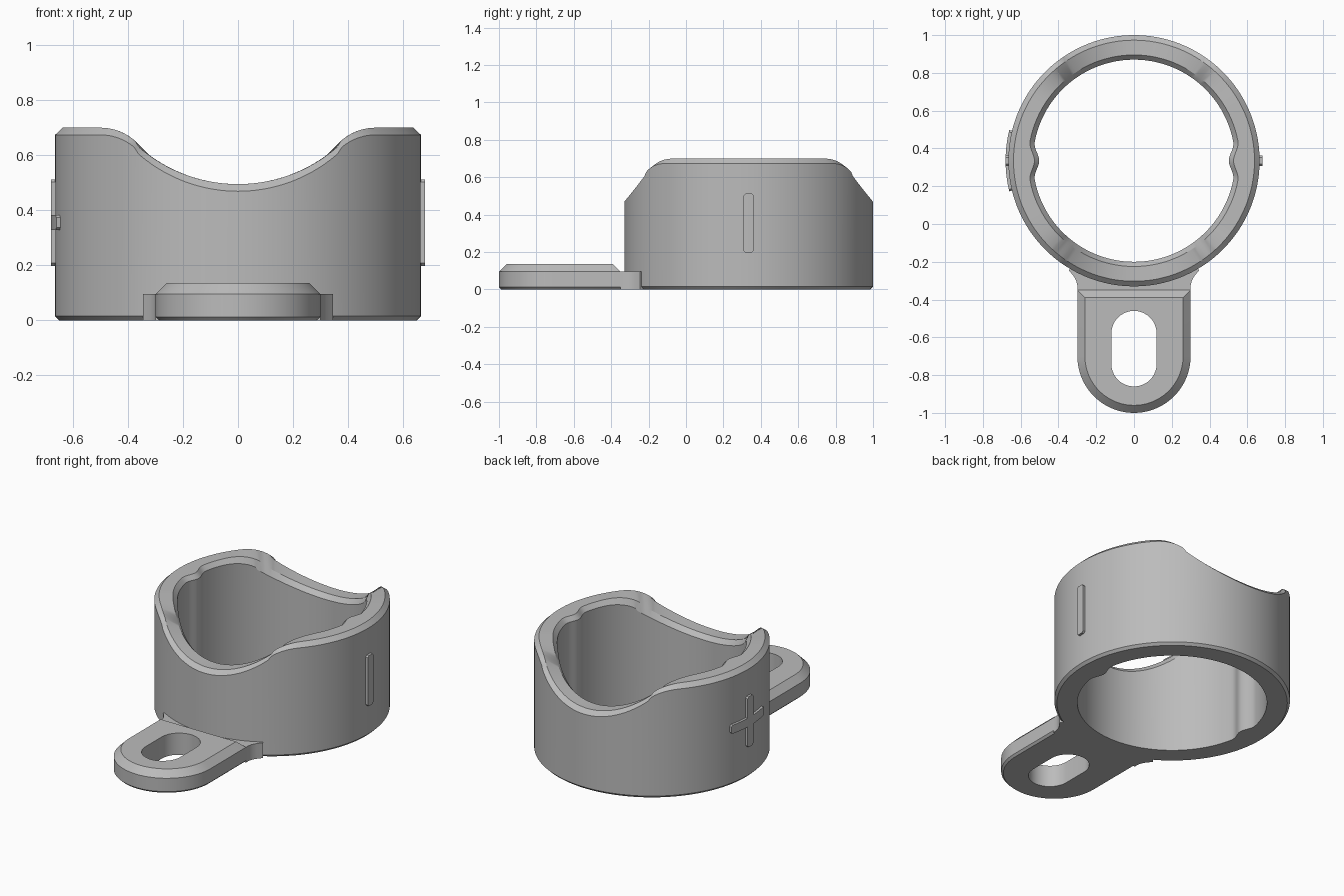
import bpy, bmesh
from math import sin, cos, pi, sqrt, radians

cube = bpy.data.objects.get("Cube")
if cube:
    bpy.data.objects.remove(cube, do_unlink=True)

CY = 0.335              # ring centre in y
OUTER, INNER = 0.665, 0.535
SEGMENTS = 240

grey = bpy.data.materials.new("plain grey")
grey.use_nodes = True
grey.diffuse_color = (0.5, 0.5, 0.5, 1)
grey.node_tree.nodes["Principled BSDF"].inputs["Base Color"].default_value = (0.5, 0.5, 0.5, 1)


def finish(name, bm):
    """Turn a bmesh into a grey object, smooth except at sharp edges."""
    bmesh.ops.recalc_face_normals(bm, faces=bm.faces)
    mesh = bpy.data.meshes.new(name)
    bm.to_mesh(mesh)
    bm.free()
    mesh.materials.append(grey)
    mesh.shade_smooth()
    mesh.set_sharp_from_angle(angle=radians(28))
    obj = bpy.data.objects.new(name, mesh)
    bpy.context.collection.objects.link(obj)
    return obj


def add_loop(bm, points):
    return [bm.verts.new(p) for p in points]


def bridge(bm, a, b, closed=True):
    n = len(a)
    for i in range(n if closed else n - 1):
        j = (i + 1) % n
        bm.faces.new((a[i], a[j], b[j], b[i]))


def fill_between(bm, *loops):
    """Fill a flat outline, leaving the inner loop open as a hole."""
    edges = []
    for loop in loops:
        for i, v in enumerate(loop):
            w = loop[(i + 1) % len(loop)]
            edges.append(bm.edges.get((v, w)) or bm.edges.new((v, w)))
    bmesh.ops.triangle_fill(bm, use_beauty=True, edges=edges, normal=(0, 0, 1))


# Saddle-shaped rim: a round valley blending into flat shoulders
def rim_height(x):
    x = abs(x)
    if x < 0.37:
        return 0.495 + 0.55 - sqrt(0.55 ** 2 - x * x)
    if x < 0.5:
        return 0.51 + sqrt(0.19 ** 2 - (0.5 - x) ** 2)
    return 0.70


# Bore radius with a soft rib on each side
def bore(angle):
    offset = abs((angle + pi / 2) % pi - pi / 2)
    rib = 0.033 * cos(offset / 0.19 * pi / 2) ** 2 if offset < 0.19 else 0
    return INNER - rib


def ring_section(angle):
    b = bore(angle)
    def rim(r, drop=0):
        return r, rim_height(r * cos(angle)) - drop
    section = [(b, 0), (OUTER - 0.015, 0), (OUTER, 0.015), rim(OUTER, 0.026),
               rim(OUTER - 0.027), rim(b + 0.025), rim(b, 0.027)]
    return [(r * cos(angle), CY + r * sin(angle), z) for r, z in section]


bm = bmesh.new()
sections = [add_loop(bm, ring_section(2 * pi * i / SEGMENTS)) for i in range(SEGMENTS)]
for i in range(SEGMENTS):
    bridge(bm, sections[i], sections[(i + 1) % SEGMENTS])
finish("collar_ring", bm)


# Mounting tab with a rounded end, bevelled rim and slot
def tab_outline(inset, back, z):
    r = 0.3 - inset
    arc = [(r * cos(a), -0.7 + r * sin(a), z)
           for a in (pi + pi * i / 40 for i in range(41))]
    return arc + [(r, back, z), (-r, back, z)]


def slot_outline(z):
    pts = []
    for y, start in ((-0.58, 0), (-0.74, pi)):
        pts += [(0.12 * cos(start + pi * i / 20), y + 0.12 * sin(start + pi * i / 20), z)
                for i in range(21)]
    return pts


bm = bmesh.new()
loops = [add_loop(bm, tab_outline(*p)) for p in
         ((0.012, -0.35, 0), (0, -0.35, 0.012), (0, -0.35, 0.095), (0.04, -0.39, 0.135))]
for low, high in zip(loops, loops[1:]):
    bridge(bm, low, high)
slot_low, slot_high = add_loop(bm, slot_outline(0)), add_loop(bm, slot_outline(0.135))
bridge(bm, slot_low, slot_high)
fill_between(bm, loops[0], slot_low)
fill_between(bm, loops[-1], slot_high)
finish("mounting_tab", bm)

# Flared neck that joins the tab to the ring
side = [(0.3, -0.35), (0.3, -0.325), (0.306, -0.3), (0.32, -0.275), (0.345, -0.245)]
arc = [(0.63 * cos(a), CY + 0.63 * sin(a))
       for a in (radians(-60 - 60 * i / 24) for i in range(25))]
outline = side + arc + [(-x, y) for x, y in reversed(side)]
bm = bmesh.new()
low, high = [add_loop(bm, [(x, y, z) for x, y in outline]) for z in (0, 0.095)]
bridge(bm, low, high)
fill_between(bm, low)
fill_between(bm, high)
finish("tab_neck", bm)


# Raised marks wrapped onto the ring, given as (offset, half height) columns
def raised_mark(name, columns, direction):
    bm = bmesh.new()
    rows = []
    for u, h in columns:
        a = u / OUTER
        rows.append(add_loop(bm, [(direction * r * cos(a), CY + r * sin(a), 0.355 + z)
                                  for r, z in ((0.655, -h), (0.68, -h), (0.68, h), (0.655, h))]))
    for a, b in zip(rows, rows[1:]):
        bridge(bm, a, b)
    bm.faces.new(rows[0])
    bm.faces.new(rows[-1])
    flat = [f for f in bm.faces if f.calc_area() < 1e-7]
    bmesh.ops.delete(bm, geom=flat, context='FACES_ONLY')
    finish(name, bm)


bar = [(-0.027, 0.147), (-0.017, 0.157), (0.017, 0.157), (0.027, 0.147)]
arm = [(-0.16, 0.018), (-0.15, 0.027)] + [(-0.15 + 0.123 * i / 6, 0.027) for i in range(1, 7)]
raised_mark("minus_mark", bar, 1)
raised_mark("plus_mark", arm + bar + [(-u, h) for u, h in reversed(arm)], -1)
